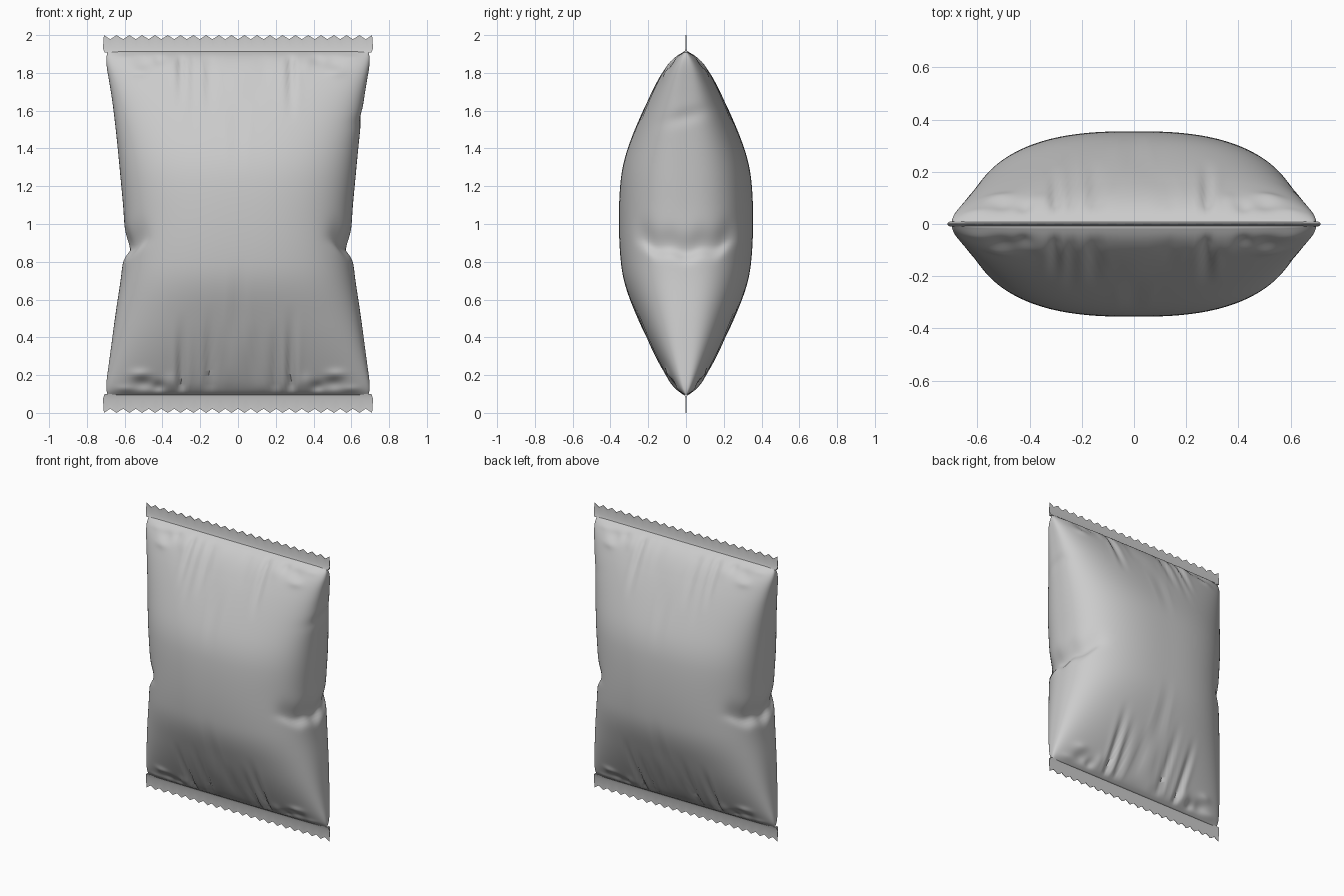
import bpy, bmesh, math

if "Cube" in bpy.data.objects:
    bpy.data.objects.remove(bpy.data.objects["Cube"])

# half width and half depth of the pouch by height: (z, value)
WIDTH = [(0.095, .69), (0.13, .698), (0.3, .678), (0.55, .645), (0.78, .612), (1.0, .602),
         (1.2, .618), (1.5, .647), (1.7, .672), (1.87, .698), (1.912, .69)]
DEPTH = [(0.095, .012), (0.115, .04), (0.15, .07), (0.22, .113), (0.4, .208), (0.55, .275),
         (0.72, .336), (0.85, .35), (1.0, .356), (1.15, .353), (1.3, .338), (1.5, .270),
         (1.65, .203), (1.8, .125), (1.86, .08), (1.89, .048), (1.912, .012)]
# vertical creases: (x, length, strength)
TOP = [(0, .68, 1.3), (-.15, .38, 1), (-.3, .34, 1), (.28, .4, 1.2), (.14, .25, .4),
       (-.24, .48, .5)]
BOTTOM = [(0, .75, 1.3), (-.15, .5, 1), (-.3, .45, 1.2), (.08, .4, .8), (.2, .42, .9),
          (.28, .5, 1.2), (-.07, .28, .6)]
# small crumples near the corners: (|x|, distance from seal, size x, size z, amount)
CRUMPLES = [(.5, .06, .05, .03, -.016), (.42, .045, .03, .025, -.016), (.52, .11, .05, .025, .010),
            (.36, .07, .03, .04, .008), (.6, .03, .05, .02, .006)]


def curve(pts, z):
    """Smooth interpolation through a few points."""
    for i in range(len(pts) - 1):
        (z0, a), (z1, b) = pts[i], pts[i + 1]
        if z <= z1:
            break
    h = z1 - z0
    t = min(max((z - z0) / h, 0), 1)

    def slope(k):
        if k == 0 or k == len(pts) - 1:
            return (b - a) / h
        s1 = (pts[k][1] - pts[k-1][1]) / (pts[k][0] - pts[k-1][0])
        s2 = (pts[k+1][1] - pts[k][1]) / (pts[k+1][0] - pts[k][0])
        return 0 if s1 * s2 <= 0 else 2 * s1 * s2 / (s1 + s2)
    m0, m1 = slope(i) * h, slope(i + 1) * h
    return ((2*t**3 - 3*t*t + 1) * a + (t**3 - 2*t*t + t) * m0
            + (3*t*t - 2*t**3) * b + (t**3 - t*t) * m1)


def soft_curve(pts, z):
    """Interpolation averaged over a window that shrinks at the ends."""
    r = min(.09, .5 * min(z - pts[0][0], pts[-1][0] - z))
    return sum(curve(pts, z + r * k / 6) for k in range(-6, 7)) / 13


def gauss(v, s):
    return math.exp(-(v / s) ** 2)


def smooth(a, b, v):
    t = min(max((v - a) / (b - a), 0), 1)
    return t * t * (3 - 2 * t)


def wrinkle(x, z):
    """Depth offset of the front and back faces."""
    d = 0
    for creases, dist, amp in ((TOP, 1.912 - z, .015), (BOTTOM, z - .095, .020)):
        for cx, length, k in creases:
            env = smooth(0, .06, dist) * (1 - smooth(.1 * length, length, dist))
            u = (x - cx) / (.018 + .02 * dist)
            d -= amp * k * env * (1 - .6 * u * u) * math.exp(-u * u / 2)
        for cx, cd, sx, sz, k in CRUMPLES:
            d += k * gauss(abs(x) - cx, sx) * gauss(dist - cd, sz) * (1 if amp > .018 else .7)
    return d


def section(z):
    """Half width, half depth and squareness of the cross-section."""
    w, h = soft_curve(WIDTH, z), soft_curve(DEPTH, z)
    return w, h, 3.6 - 1.05 * smooth(0, .36, h)


def pouch_point(a, z, w, h, n):
    c, s = math.cos(a), math.sin(a)
    x = math.copysign(abs(c) ** (2 / n), c) * w
    y = abs(s) ** (2 / n) * h
    # side pinch, and a softer one higher up on the right
    side = smooth(.40, .57, abs(x))
    dz = z - (.86 + .06 * (y / .25) ** 2 - .008 * math.cos(y * 40))
    pinch = .036 * gauss(dz, .085 if dz > 0 else .04) * math.exp(-(y / .28) ** 6)
    if x > 0:
        pinch += .008 * gauss(z - 1.57 - .25 * math.copysign(y, s), .04) * gauss(y, .12)
    d = wrinkle(x, z) * smooth(0, .05, y)
    if d < 0:
        d = -.6 * y * math.tanh(-d / (.6 * y + 1e-6))
    x -= math.copysign(pinch * side, x)
    return x, math.copysign(y + d, s), z


def finish(bm, name):
    bmesh.ops.recalc_face_normals(bm, faces=bm.faces)
    me = bpy.data.meshes.new(name)
    bm.to_mesh(me)
    bm.free()
    ob = bpy.data.objects.new(name, me)
    bpy.context.collection.objects.link(ob)
    bpy.ops.object.select_all(action='DESELECT')
    ob.select_set(True)
    bpy.context.view_layer.objects.active = ob
    bpy.ops.object.shade_smooth_by_angle(angle=math.radians(60))
    return ob


# inflated pouch
bm = bmesh.new()
ROWS, COLS = 150, 280
rings = []
for i in range(ROWS + 1):
    t = i / ROWS
    t = .4 * t + .3 * (1 - math.cos(math.pi * t))
    z = .095 + (1.912 - .095) * t
    sec = section(z)
    rings.append([bm.verts.new(pouch_point(2 * math.pi * (j + .5) / COLS, z, *sec))
                  for j in range(COLS)])
for lo, hi in zip(rings, rings[1:]):
    for j in range(COLS):
        k = (j + 1) % COLS
        bm.faces.new((lo[j], lo[k], hi[k], hi[j]))
bm.faces.new(rings[0])
bm.faces.new(rings[-1])
finish(bm, "pouch")


# flat crimped seals with a zigzag outer edge
def seal(name, inner, root, outer):
    bm = bmesh.new()
    teeth = 21
    cols = teeth * 4
    sections = []
    for i in range(cols + 1):
        u = i / cols
        phase = (u * teeth) % 1
        tip = root + (outer - root) * abs(2 * phase - 1)
        ring = []
        for z, half, wide in ((inner, .010, .706), ((inner * 2 + root) / 3, .002, .715),
                              (tip, .0015, .71)):
            x = (2 * u - 1) * wide
            ring.append((x, half, z))
        pts = ring + [(x, -y, z) for x, y, z in reversed(ring)]
        sections.append([bm.verts.new(p) for p in pts])
    for a, b in zip(sections, sections[1:]):
        for j in range(6):
            k = (j + 1) % 6
            bm.faces.new((a[j], a[k], b[k], b[j]))
    bm.faces.new(sections[0])
    bm.faces.new(sections[-1])
    finish(bm, name)


seal("bottom_seal", .10, .022, 0)
seal("top_seal", 1.907, 1.978, 2)
